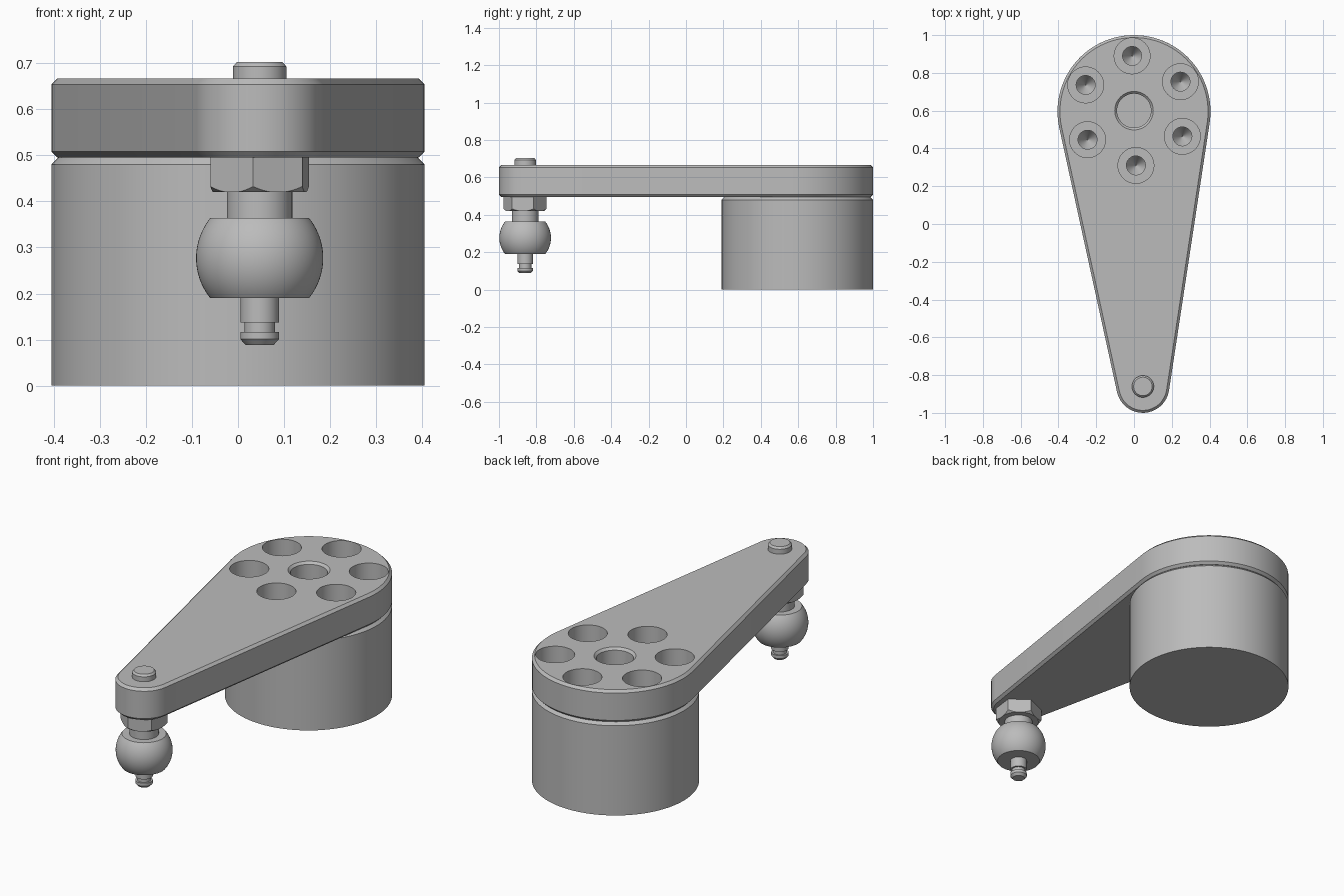
import bpy, bmesh
from math import sin, cos, pi, radians, acos, atan2, hypot

if "Cube" in bpy.data.objects:
    bpy.data.objects.remove(bpy.data.objects["Cube"])

steel = bpy.data.materials.new("grey_steel")
steel.use_nodes = True
GREY = (0.5, 0.5, 0.5, 1)
steel.diffuse_color = GREY
steel.node_tree.nodes["Principled BSDF"].inputs["Base Color"].default_value = GREY

HUB, HUB_R = (0, 0.595), 0.405
TIP, TIP_R = (0.047, -0.86), 0.14
BOTTOM, TOP, CHAMFER = 0.495, 0.667, 0.013


def make(name, bm):
    bmesh.ops.recalc_face_normals(bm, faces=bm.faces)
    mesh = bpy.data.meshes.new(name)
    bm.to_mesh(mesh)
    bm.free()
    mesh.materials.append(steel)
    ob = bpy.data.objects.new(name, mesh)
    bpy.context.collection.objects.link(ob)
    return ob


def loft(name, rings):
    """Skin equal-length rings of points and cap both ends."""
    bm = bmesh.new()
    loops = [[bm.verts.new(p) for p in ring] for ring in rings]
    n = len(loops[0])
    for a, b in zip(loops, loops[1:]):
        for i in range(n):
            j = (i + 1) % n
            bm.faces.new((a[i], a[j], b[j], b[i]))
    bm.faces.new(loops[0])
    bm.faces.new(loops[-1])
    return make(name, bm)


def turned(name, profile, centre, sides=64, spin=0):
    """Solid of revolution from (radius, height) points."""
    angles = [spin + 2 * pi * i / sides for i in range(sides)]
    return loft(name, [[(centre[0] + r * cos(a), centre[1] + r * sin(a), z)
                        for a in angles] for r, z in profile])


def boolean(ob, cutter, operation="DIFFERENCE"):
    mod = ob.modifiers.new("cut", "BOOLEAN")
    mod.operation, mod.object, mod.solver = operation, cutter, "EXACT"
    bpy.context.view_layer.objects.active = ob
    bpy.ops.object.modifier_apply(modifier=mod.name)


def arm_outline(inset, z):
    """Two arcs joined by their common tangents."""
    dx, dy = TIP[0] - HUB[0], TIP[1] - HUB[1]
    heading = atan2(dy, dx)
    swing = acos((HUB_R - TIP_R) / hypot(dx, dy))
    points = []
    for (cx, cy), r, start, sweep, steps in (
            (HUB, HUB_R, heading + swing, 2 * pi - 2 * swing, 48),
            (TIP, TIP_R, heading - swing, 2 * swing, 16)):
        for i in range(steps + 1):
            a = start + sweep * i / steps
            points.append((cx + (r - inset) * cos(a), cy + (r - inset) * sin(a), z))
    return points


# Tapered arm and cylindrical base
arm = loft("arm", [arm_outline(CHAMFER, BOTTOM), arm_outline(0, BOTTOM + CHAMFER),
                   arm_outline(0, TOP - CHAMFER), arm_outline(CHAMFER, TOP)])
base = turned("base_cylinder", [(HUB_R, 0), (HUB_R, 0.48), (0.39, BOTTOM)], HUB, 96)

# Ring of six counterbored screw holes
cutters = []
for i in range(6):
    a = radians(92 + 60 * i)
    spot = (HUB[0] + 0.29 * cos(a), HUB[1] + 0.005 + 0.29 * sin(a))
    bore = turned("screw_bore", [(0.002, 0.40), (0.035, 0.45), (0.05, 0.475),
                                 (0.05, 0.53), (0.095, 0.53), (0.095, 0.72)], spot, 40)
    boolean(arm, bore)
    boolean(base, bore)
    cutters.append(bore)

# Chamfered centre hole through the arm
centre = turned("centre_bore", [(0.09, 0.47), (0.09, TOP - 0.012), (0.102, TOP),
                                (0.102, 0.72)], (0, 0.6), 48)
boolean(arm, centre)
cutters.append(centre)

# Hexagonal collar with rounded-off lower corners
collar = turned("hex_collar", [(0.116, 0.42), (0.116, BOTTOM + 0.002)], TIP, 6, radians(23))
turning = turned("collar_turning", [(0.1, 0.419), (0.118, 0.434), (0.118, 0.52)], TIP)
boolean(collar, turning, "INTERSECT")
cutters.append(turning)

# Stud: pin above the arm, neck, ball and grooved end
pin = turned("top_pin", [(0.058, 0.64), (0.058, 0.693), (0.049, 0.703)], TIP, 48)
neck = turned("neck", [(0.071, 0.35), (0.071, 0.425)], TIP, 48)
BALL_R, BALL_Z, HALF = 0.138, 0.277, radians(39)
ball = turned("ball", [(BALL_R * cos(t), BALL_Z + BALL_R * sin(t))
                       for t in [HALF * (i / 10 - 1) for i in range(21)]], TIP)
stud = turned("grooved_stud", [(0.03, 0.088), (0.042, 0.101), (0.042, 0.117), (0.033, 0.117),
                               (0.033, 0.137), (0.042, 0.137), (0.042, 0.2)], TIP, 40)

for cutter in cutters:
    bpy.data.objects.remove(cutter)

# Smooth round surfaces, sharp edges kept
bpy.ops.object.select_all(action="DESELECT")
for ob in (arm, base, collar, pin, neck, ball, stud):
    ob.select_set(True)
bpy.context.view_layer.objects.active = arm
bpy.ops.object.shade_smooth_by_angle(angle=radians(25))
